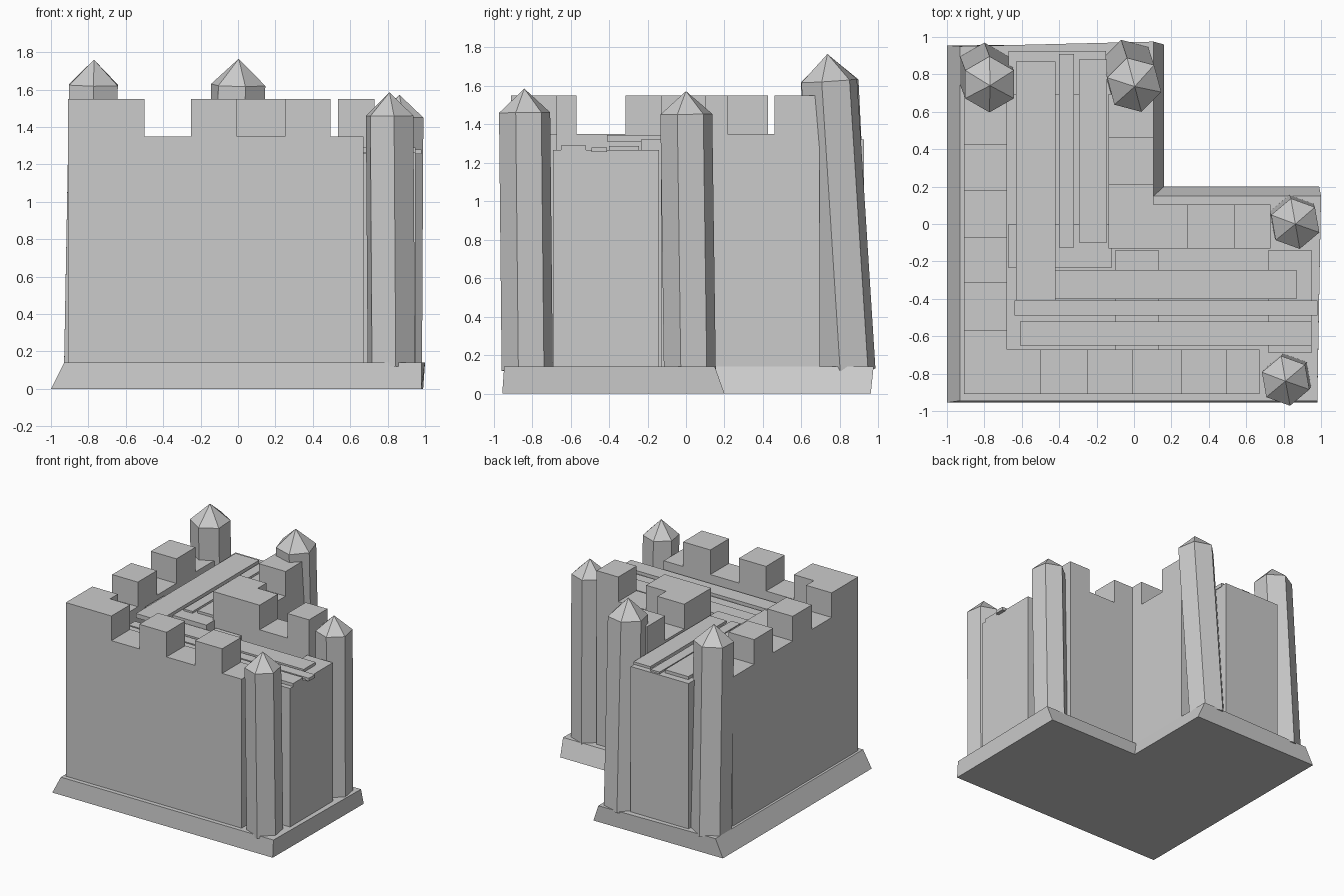
import bpy, bmesh, math
from mathutils import Vector, Matrix

cube = bpy.data.objects.get("Cube")
if cube:
    bpy.data.objects.remove(cube)

stone = bpy.data.materials.new("stone_grey")
stone.use_nodes = True
GREY = (0.6, 0.6, 0.6, 1)
stone.diffuse_color = GREY
stone.node_tree.nodes["Principled BSDF"].inputs["Base Color"].default_value = GREY

BASE, WALK, CREST = 0.14, 1.35, 1.55


def finish(name, bm):
    bmesh.ops.recalc_face_normals(bm, faces=bm.faces)
    mesh = bpy.data.meshes.new(name)
    bm.to_mesh(mesh)
    bm.free()
    mesh.materials.append(stone)
    ob = bpy.data.objects.new(name, mesh)
    bpy.context.collection.objects.link(ob)


def prism(name, bottom, z0, z1, top=None):
    """Outline extruded upward, optionally to a different top outline."""
    bm = bmesh.new()
    low = [bm.verts.new((x, y, z0)) for x, y in bottom]
    high = [bm.verts.new((x, y, z1)) for x, y in top or bottom]
    bm.faces.new(low)
    bm.faces.new(high)
    for i in range(len(low)):
        j = (i + 1) % len(low)
        bm.faces.new((low[i], low[j], high[j], high[i]))
    finish(name, bm)


def block(name, x0, x1, y0, y1, z0, z1):
    prism(name, [(x0, y0), (x1, y0), (x1, y1), (x0, y1)], z0, z1)


def ell(x0, y0, x1, y1, wide_x, wide_y):
    """L outline with its corner at x0, y0 and arms reaching x1 and y1."""
    return [(x0, y0), (x1, y0), (x1, wide_y), (wide_x, wide_y), (wide_x, y1), (x0, y1)]


# Sloping plinth
prism("plinth",
      [(-1, -0.955), (0.98, -0.955), (0.99, 0.2), (0.16, 0.2), (0.16, 0.96), (-1, 0.955)],
      0, BASE,
      [(-0.93, -0.945), (0.98, -0.945), (1, 0.15), (0.105, 0.15), (0.105, 0.975), (-0.93, 0.95)])

# Outer and inner corner walls, each with a corner merlon
prism("outer_wall", ell(-0.91, -0.91, 0.67, 0.7, -0.68, -0.67), BASE, WALK)
prism("outer_corner_merlon", ell(-0.91, -0.91, -0.5, -0.57, -0.68, -0.67), WALK, CREST)
prism("inner_wall", ell(-0.135, -0.13, 0.73, 0.695, 0.105, 0.105), BASE, WALK)
prism("inner_corner_merlon", ell(-0.135, -0.13, 0.285, 0.215, 0.105, 0.105), WALK, CREST)

# Merlons along the walls
for x in (-0.25, 0.25):
    block("front_merlon", x, x + 0.245, -0.91, -0.67, WALK, CREST)
for y in (-0.315, 0.18):
    block("left_merlon", -0.91, -0.68, y, y + 0.245, WALK, CREST)
block("inner_side_merlon", 0.535, 0.73, -0.13, 0.105, WALK, CREST)
block("inner_back_merlon", -0.135, 0.105, 0.46, 0.695, WALK, CREST)

# End walls and cross walls carrying the roof
for x in (-0.1, 0.72):
    block("right_wing_cross_wall", x, x + 0.23, -0.69, -0.14, BASE, 1.265)
for y in (-0.235, 0.69):
    block("back_wing_cross_wall", -0.67, -0.12 if y < 0 else -0.15, y, y + 0.235, BASE, 1.32)

# Roof planks
block("side_plank", -0.42, 0.87, -0.4, -0.245, 1.26, 1.288)
block("side_plank", -0.64, 0.98, -0.49, -0.41, 1.255, 1.28)
block("side_plank", -0.61, 0.95, -0.65, -0.52, 1.26, 1.29)
block("back_plank", -0.63, -0.42, -0.41, 0.87, 1.31, 1.345)
block("back_plank", -0.4, -0.32, -0.125, 0.91, 1.31, 1.335)
block("back_plank", -0.295, -0.145, -0.1, 0.88, 1.31, 1.34)


def tower(name, foot, apex, radius, roof, turn):
    """Leaning six-sided tower with a pointed cap."""
    foot, apex = Vector(foot), Vector(apex)
    axis = apex - foot
    place = Matrix.Translation(foot) @ Vector((0, 0, 1)).rotation_difference(axis).to_matrix().to_4x4()
    bm = bmesh.new()
    rings = []
    for h in (0, axis.length - roof):
        rings.append([bm.verts.new((radius * math.cos(a), radius * math.sin(a), h))
                      for a in (math.radians(turn + 60 * i) for i in range(6))])
    tip = bm.verts.new((0, 0, axis.length))
    bm.faces.new(rings[0])
    for i in range(6):
        j = (i + 1) % 6
        bm.faces.new((rings[0][i], rings[0][j], rings[1][j], rings[1][i]))
        bm.faces.new((rings[1][i], rings[1][j], tip))
    bm.transform(place)
    finish(name, bm)


tower("front_tower", (0.82, -0.825, 0.12), (0.81, -0.84, 1.585), 0.135, 0.125, 40)
tower("side_tower", (0.855, 0.02, 0.12), (0.863, 0, 1.572), 0.137, 0.12, 40)
tower("back_left_tower", (-0.8, 0.82, 0.12), (-0.77, 0.74, 1.76), 0.15, 0.135, 30)
tower("back_tower", (-0.03, 0.84, 0.12), (0.004, 0.735, 1.765), 0.15, 0.14, 45)
